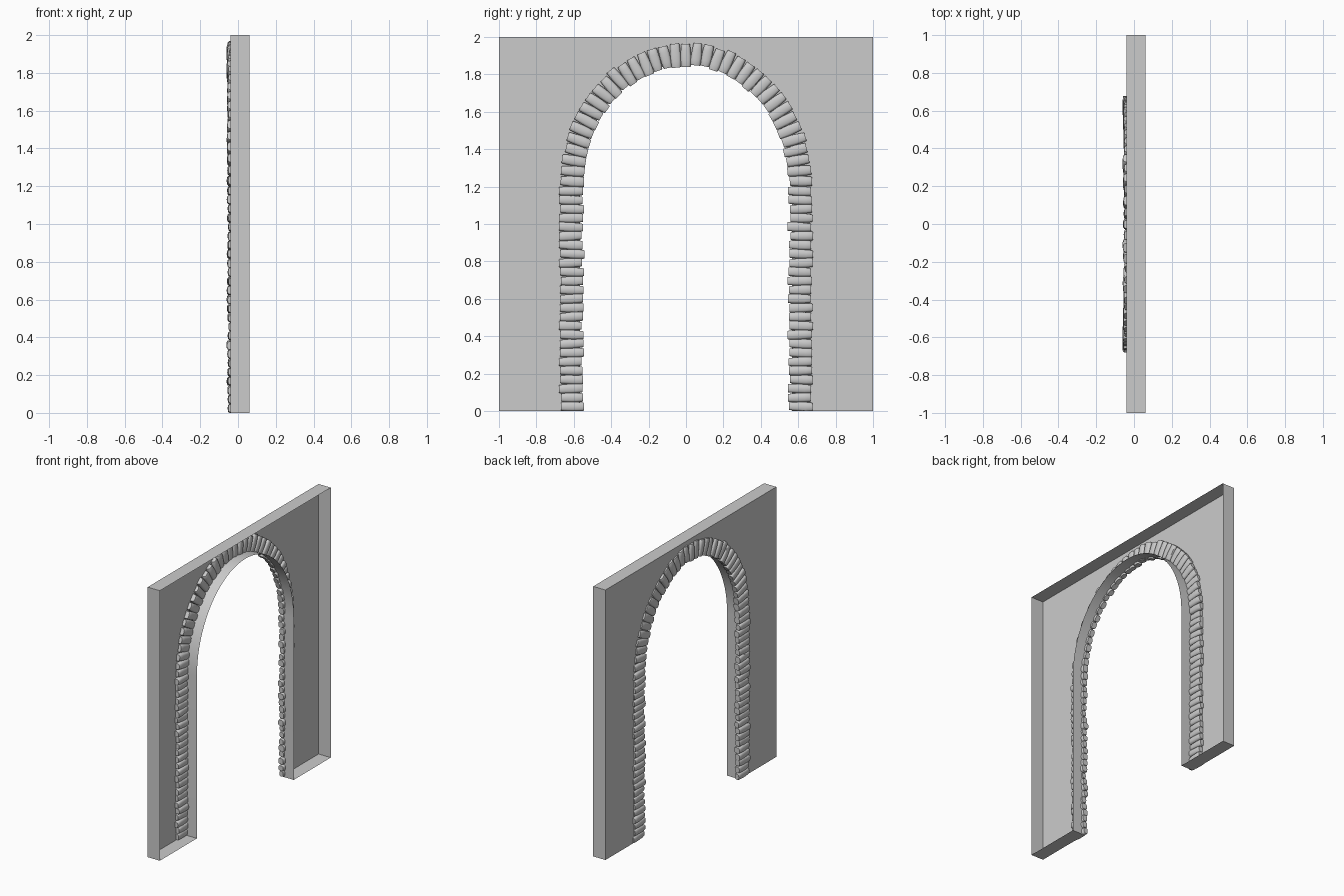
import bpy, bmesh, random
from math import sin, cos, pi, atan2, copysign
from mathutils import Vector

if "Cube" in bpy.data.objects:
    bpy.data.objects.remove(bpy.data.objects["Cube"])

random.seed(7)
SPRING = 1.2            # height where the arch starts
BACK, FRONT = -0.04, 0.06


def finish(bm, name, angle):
    bmesh.ops.recalc_face_normals(bm, faces=bm.faces[:])
    mesh = bpy.data.meshes.new(name)
    bm.to_mesh(mesh)
    bm.free()
    ob = bpy.data.objects.new(name, mesh)
    bpy.context.collection.objects.link(ob)
    bpy.ops.object.select_all(action='DESELECT')
    ob.select_set(True)
    bpy.context.view_layer.objects.active = ob
    bpy.ops.object.shade_smooth_by_angle(angle=angle)
    return ob


# Wall: a sheet with an arched opening, rimmed on all edges, open on the +x side
n = 40
outline = [(-1, 0), (-1, 2), (1, 2), (1, 0), (0.567, 0)]
outline += [(0.567 * cos(pi * i / n), SPRING + 0.655 * sin(pi * i / n)) for i in range(n + 1)]
outline += [(-0.567, 0)]
bm = bmesh.new()
face = bm.faces.new([bm.verts.new((BACK, y, z)) for y, z in outline])
rim = bmesh.ops.extrude_edge_only(bm, edges=face.edges[:])
bmesh.ops.translate(bm, vec=(FRONT - BACK, 0, 0),
                    verts=[g for g in rim['geom'] if isinstance(g, bmesh.types.BMVert)])
finish(bm, "wall", 0.5)


def add_stone(bm, y, z, angle, width):
    """Pillow-shaped stone; angle gives its long direction in the yz plane."""
    along = Vector((0, cos(angle), sin(angle)))
    across = Vector((0, -sin(angle), cos(angle)))
    r = random.uniform
    centre = Vector((-0.033 + r(-0.004, 0.003), y, z)) + along * r(-0.007, 0.007)
    half, depth = 0.061 + r(-0.003, 0.003), 0.021 + r(-0.002, 0.004)
    taper, skew = r(-0.1, 0.1), r(-0.05, 0.05)
    sides, rings = 14, []
    for t, s in ((-1, 0.84), (-0.92, 0.93), (-0.45, 1), (0, 1.03), (0.45, 1), (0.92, 0.93), (1, 0.84)):
        ring = []
        for k in range(sides):
            a = 2 * pi * (k + 0.5) / sides
            c, d = (copysign(abs(f) ** 0.65, f) for f in (cos(a), sin(a)))
            s2 = s * (1 + taper * t) * r(0.98, 1.02)
            p = centre + along * half * t + across * (c * width * s2 + skew * t * half)
            p.x += d * depth * s2
            p.z = max(p.z, 0)
            ring.append(bm.verts.new(p))
        rings.append(ring)
    for a, b in zip(rings, rings[1:]):
        for k in range(sides):
            j = (k + 1) % sides
            bm.faces.new((a[k], a[j], b[j], b[k]))
    bm.faces.new(rings[0])
    bm.faces.new(rings[-1])


# Stones on both legs
bm = bmesh.new()
legs = 25
step = SPRING / legs
for side in (-1, 1):
    for i in range(legs):
        add_stone(bm, side * 0.612, (i + 0.5) * step, 0 if side > 0 else pi, step * 0.51)

# Stones around the elliptical arch, evenly spaced by arc length
A, B, count = 0.612, 0.705, 37
pts = [Vector((A * cos(pi * i / 2000), B * sin(pi * i / 2000))) for i in range(2001)]
dist = [0]
for p, q in zip(pts, pts[1:]):
    dist.append(dist[-1] + (q - p).length)
gap = dist[-1] / count
j = 0
for i in range(count):
    while dist[j] < (i + 0.5) * gap:
        j += 1
    p = pts[j]
    add_stone(bm, p.x, SPRING + p.y, atan2(p.y / B ** 2, p.x / A ** 2), gap * 0.49)
finish(bm, "arch_stones", 0.7)
